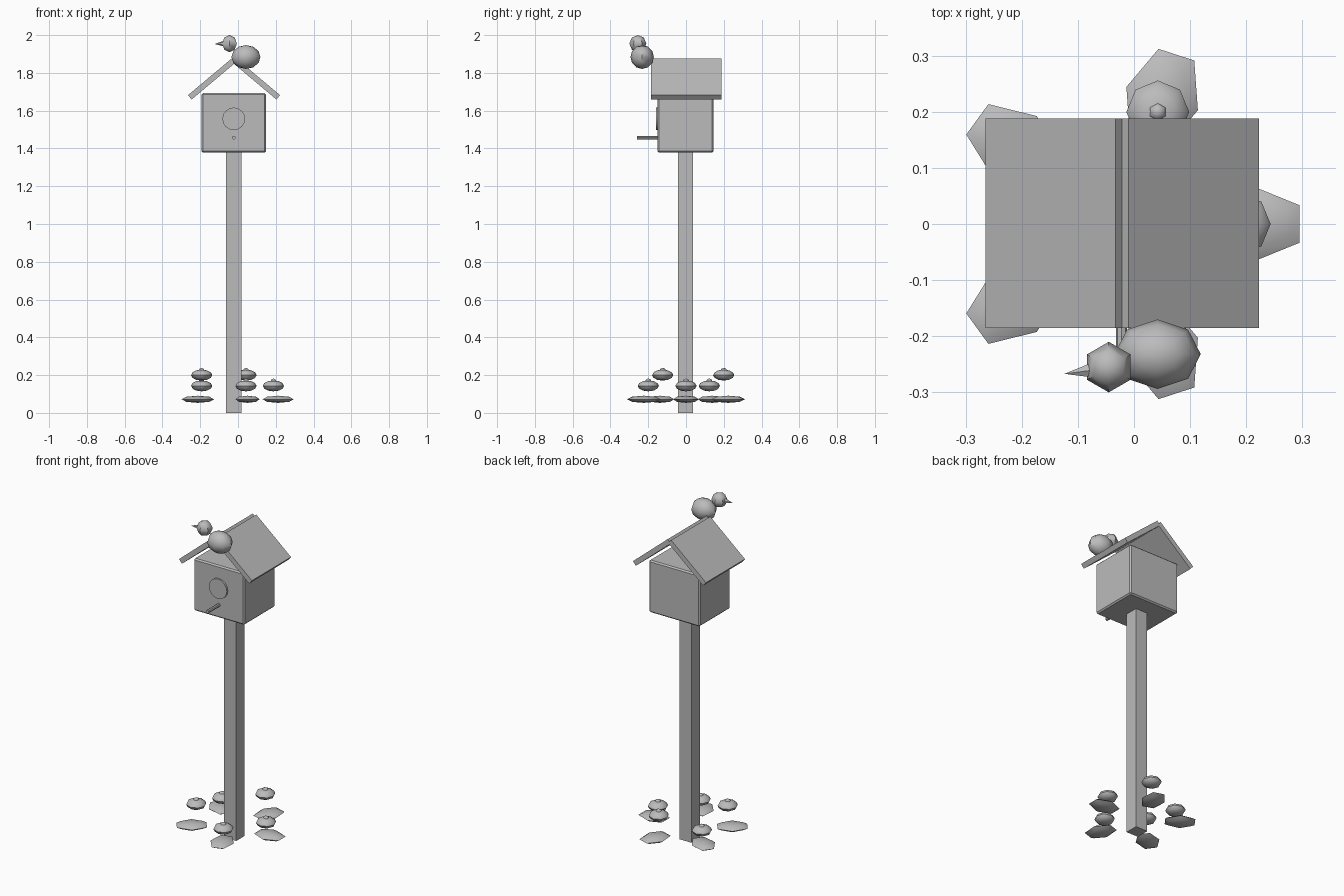
import bpy, bmesh
from math import radians, cos, sin, atan2, pi
from mathutils import Matrix, Vector

cube = bpy.data.objects.get("Cube")
if cube:
    bpy.data.objects.remove(cube, do_unlink=True)

grey = bpy.data.materials.new("plain_grey")
grey.use_nodes = True
grey.diffuse_color = (0.5, 0.5, 0.5, 1)
grey.node_tree.nodes["Principled BSDF"].inputs["Base Color"].default_value = (0.5, 0.5, 0.5, 1)

CX = -0.0225  # post axis


def finish(name, bm, matrix, smooth=None):
    """Turn a bmesh into a placed object with the shared material."""
    bm.transform(matrix)
    bmesh.ops.recalc_face_normals(bm, faces=bm.faces)
    mesh = bpy.data.meshes.new(name)
    bm.to_mesh(mesh)
    bm.free()
    mesh.materials.append(grey)
    obj = bpy.data.objects.new(name, mesh)
    bpy.context.collection.objects.link(obj)
    if smooth:
        bpy.ops.object.select_all(action="DESELECT")
        obj.select_set(True)
        bpy.context.view_layer.objects.active = obj
        bpy.ops.object.shade_smooth_by_angle(angle=radians(smooth))
    return obj


def box(name, loc, size, tilt=0, bevel=0):
    bm = bmesh.new()
    bmesh.ops.create_cube(bm, size=1)
    bm.transform(Matrix.Diagonal((*size, 1)))
    if bevel:
        bmesh.ops.bevel(bm, geom=bm.edges[:], offset=bevel, segments=1, affect="EDGES")
    return finish(name, bm, Matrix.Translation(loc) @ Matrix.Rotation(tilt, 4, "Y"))


def ball(name, loc, radii, segments, rings, turn=0, smooth=50):
    bm = bmesh.new()
    bmesh.ops.create_uvsphere(bm, u_segments=segments, v_segments=rings, radius=1)
    place = Matrix.Translation(loc) @ Matrix.Rotation(turn, 4, "Z")
    return finish(name, bm, place @ Matrix.Diagonal((*radii, 1)), smooth)


def rod(name, start, end, r1, r2, segments):
    """Cylinder or cone between two points."""
    start, end = Vector(start), Vector(end)
    axis = end - start
    bm = bmesh.new()
    bmesh.ops.create_cone(bm, cap_ends=True, segments=segments,
                          radius1=r1, radius2=r2, depth=axis.length)
    turn = axis.to_track_quat("Z", "Y").to_matrix().to_4x4()
    return finish(name, bm, Matrix.Translation((start + end) / 2) @ turn, 40)


# Post and house
box("post", (CX, -0.002, 0.70), (0.08, 0.08, 1.40))
box("house_box", (CX, -0.002, 1.535), (0.34, 0.296, 0.315), bevel=0.008)

# Open gable roof of two overlapping planks
for side, name in ((-1, "roof_right"), (1, "roof_left")):
    box(name, (CX + 0.0015 + side * 0.118, 0.0015, 1.768), (0.303, 0.373, 0.03),
        tilt=side * radians(40))

# Entrance disc and perch
rod("entrance_hole", (CX, -0.14, 1.557), (CX, -0.16, 1.557), 0.06, 0.06, 16)
rod("perch", (CX, -0.14, 1.457), (CX, -0.26, 1.457), 0.01, 0.01, 8)

# Bird on the front end of the ridge
ball("bird_body", (0.042, -0.232, 1.884), (0.077, 0.062, 0.063), 8, 6)
ball("bird_head", (-0.045, -0.255, 1.955), (0.045, 0.045, 0.045), 6, 4)
rod("bird_beak", (-0.078, -0.261, 1.955), (-0.124, -0.267, 1.953), 0.014, 0, 6)

# Ring of leaves and flowers around the post foot
for i in range(5):
    a = i * 2 * pi / 5
    out = Vector((cos(a), sin(a), 0))
    centre = Vector((CX, 0, 0))
    flower = centre + out * 0.21 + Vector((0, 0, 0.2 if i % 2 else 0.143))
    ball(f"leaf_{i + 1}", centre + out * 0.235 + Vector((0, 0, 0.072)),
         (0.095, 0.067, 0.019), 6, 4, turn=a)
    ball(f"flower_{i + 1}", flower, (0.056, 0.056, 0.029), 8, 6)
    ball(f"flower_centre_{i + 1}", flower + Vector((0, 0, 0.021)),
         (0.018, 0.018, 0.018), 6, 4)
